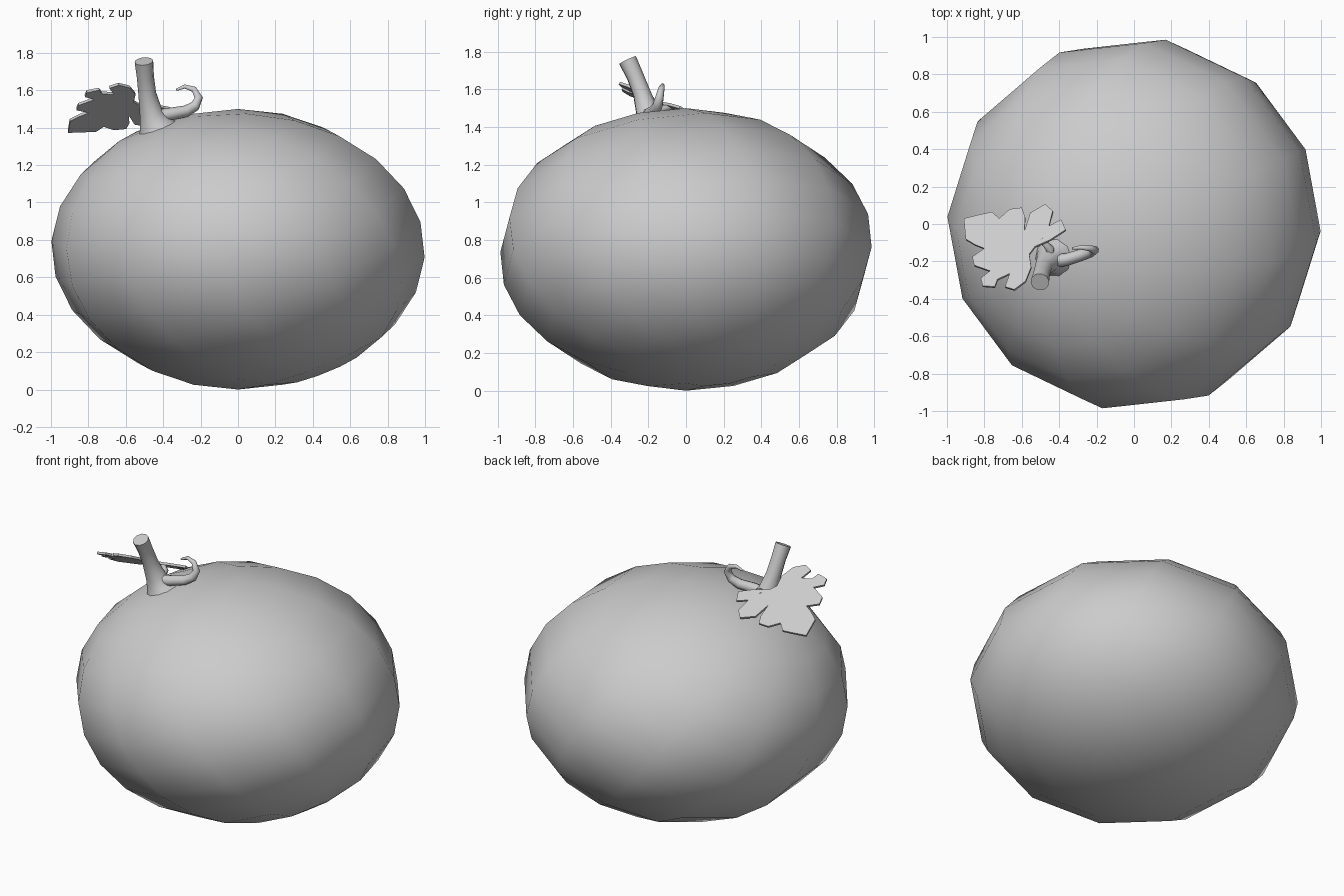
import bpy, bmesh, math
from mathutils import Vector, Matrix

if "Cube" in bpy.data.objects:
    bpy.data.objects.remove(bpy.data.objects["Cube"])


def make_object(name, bm, angle=None):
    bmesh.ops.recalc_face_normals(bm, faces=bm.faces)
    mesh = bpy.data.meshes.new(name)
    bm.to_mesh(mesh)
    bm.free()
    ob = bpy.data.objects.new(name, mesh)
    bpy.context.collection.objects.link(ob)
    if angle is not None:
        bpy.ops.object.select_all(action='DESELECT')
        bpy.context.view_layer.objects.active = ob
        ob.select_set(True)
        bpy.ops.object.shade_smooth_by_angle(angle=math.radians(angle))
    return ob


def tube(name, path, sides):
    """Tapered tube through (x, y, z, radius) points."""
    bm = bmesh.new()
    pts = [Vector(p[:3]) for p in path]
    rings, last = [], len(pts) - 1
    side = None
    for i, p in enumerate(pts):
        t = (pts[min(i + 1, last)] - pts[max(i - 1, 0)]).normalized()
        ref = side if side else Vector((0.3, 1, 0.1))
        side = (ref - t * ref.dot(t)).normalized()
        other = t.cross(side)
        ring = []
        for k in range(sides):
            a = math.tau * k / sides
            ring.append(bm.verts.new(p + path[i][3] * (side * math.cos(a) + other * math.sin(a))))
        rings.append(ring)
    for a, b in zip(rings, rings[1:]):
        for k in range(sides):
            n = (k + 1) % sides
            bm.faces.new((a[k], a[n], b[n], b[k]))
    bm.faces.new(rings[0])
    bm.faces.new(rings[-1])
    return make_object(name, bm, 50)


# Fruit body: coarse sphere with its pole tilted to the stem, then flattened
az, tilt = math.radians(23.5), math.radians(30)
h = Vector((math.cos(az), math.sin(az), 0))
z = Vector((0, 0, 1))
e = h.cross(z)
d = h * math.cos(tilt) + z * math.sin(tilt)
pole = e.cross(d)
rot = Matrix((e, d, pole)).transposed().to_4x4()
bm = bmesh.new()
bmesh.ops.create_uvsphere(bm, u_segments=12, v_segments=12, radius=1.0)
bm.transform(Matrix.Translation((0, 0, 0.75)) @ Matrix.Diagonal((1, 1, 0.75, 1)) @ rot)
make_object("fruit_body", bm, 80)

# Stem with flared foot
tube("stem", [(-0.425, -0.18, 1.38, 0.115), (-0.445, -0.19, 1.425, 0.085),
              (-0.465, -0.205, 1.48, 0.062), (-0.485, -0.235, 1.58, 0.048),
              (-0.495, -0.27, 1.67, 0.046), (-0.503, -0.31, 1.755, 0.05)], 10)

# Curling tendril
tube("tendril", [(-0.44, -0.2, 1.46, 0.036), (-0.36, -0.19, 1.473, 0.034),
                 (-0.28, -0.165, 1.487, 0.032), (-0.23, -0.15, 1.515, 0.028),
                 (-0.21, -0.14, 1.56, 0.023), (-0.235, -0.13, 1.605, 0.017),
                 (-0.285, -0.125, 1.62, 0.012), (-0.33, -0.13, 1.602, 0.006)], 8)

# Short leaf stalk
tube("leaf_stalk", [(-0.45, -0.19, 1.45, 0.03), (-0.45, -0.13, 1.495, 0.022),
                    (-0.5, -0.08, 1.505, 0.014)], 8)

# Lobed leaf: flat outline on a sloping plane, given thickness
outline = [(-.91, .03), (-.83, .05), (-.76, .065), (-.72, .03), (-.665, .08),
           (-.6, .088), (-.583, .04), (-.585, -.035), (-.555, .06), (-.475, .107),
           (-.435, .07), (-.455, -.01), (-.39, .025), (-.365, -.03), (-.45, -.085),
           (-.53, -.12), (-.56, -.16), (-.55, -.23), (-.58, -.305), (-.64, -.35),
           (-.69, -.335), (-.665, -.265), (-.73, -.295), (-.745, -.335), (-.81, -.33),
           (-.82, -.29), (-.77, -.25), (-.855, -.22), (-.865, -.175), (-.80, -.13),
           (-.85, -.11), (-.9, -.08)]
bm = bmesh.new()
verts = [bm.verts.new((x, y, 1.64 + 0.17 * (x + 0.64) - 0.55 * (y + 0.35))) for x, y in outline]
face = bm.faces.new(verts)
normal = Vector((-0.17, 0.55, 1)).normalized()
ext = bmesh.ops.extrude_face_region(bm, geom=[face], use_keep_orig=True)
bmesh.ops.translate(bm, vec=-normal * 0.015,
                    verts=[v for v in ext["geom"] if isinstance(v, bmesh.types.BMVert)])
bmesh.ops.triangulate(bm, faces=[f for f in bm.faces if len(f.verts) > 4])
make_object("leaf", bm)
